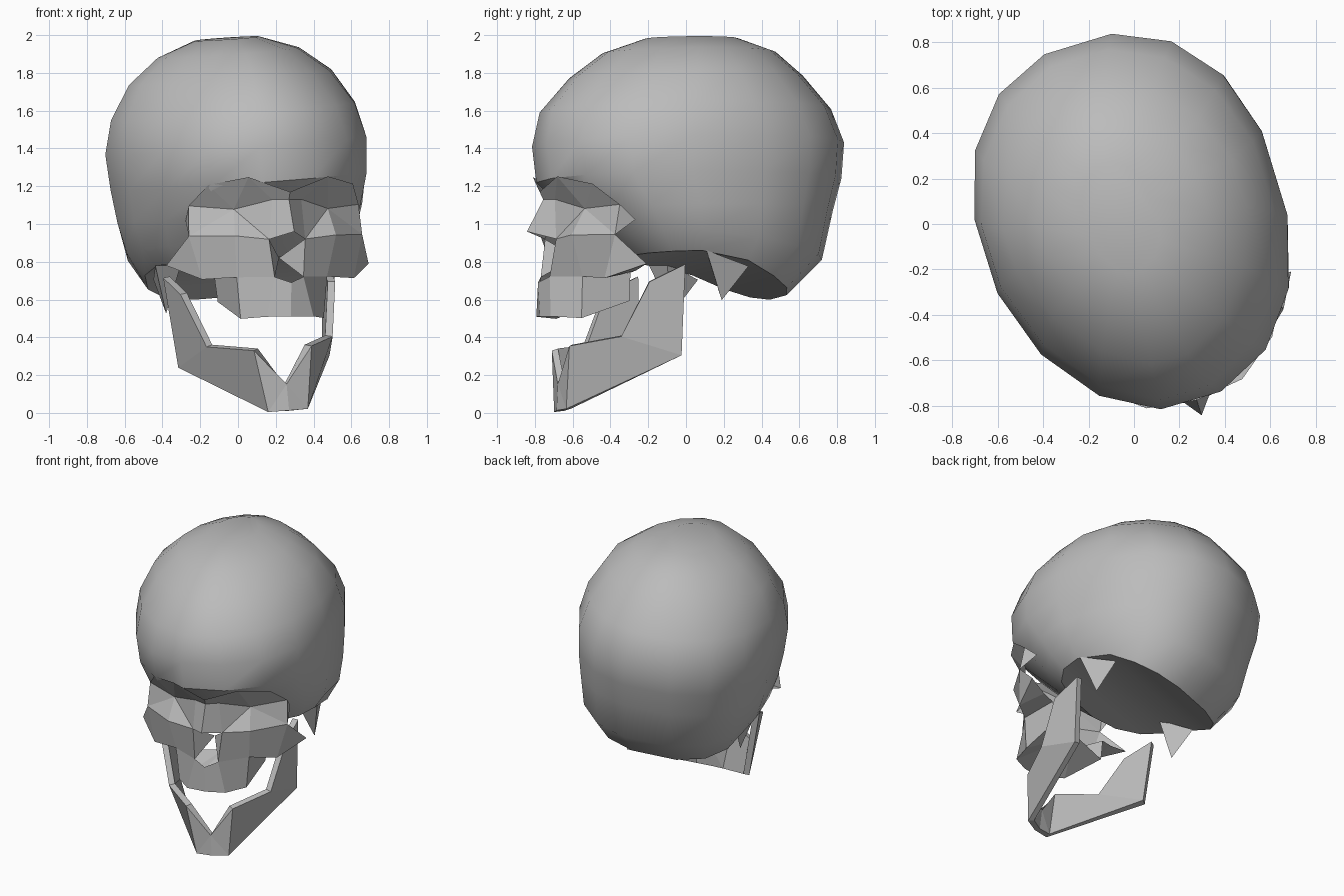
import bpy, bmesh
from math import cos, sin, tau, radians, copysign
from mathutils import Matrix, Vector

cube = bpy.data.objects.get("Cube")
if cube:
    bpy.data.objects.remove(cube, do_unlink=True)

# One plain bone grey for everything
bone = bpy.data.materials.new("bone_grey")
bone.use_nodes = True
grey = (0.5, 0.5, 0.5, 1)
bone.diffuse_color = grey
bsdf = next(n for n in bone.node_tree.nodes if n.type == 'BSDF_PRINCIPLED')
bsdf.inputs["Base Color"].default_value = grey
bsdf.inputs["Roughness"].default_value = 0.8

TURN = Matrix.Rotation(radians(17), 4, 'Z')
INSIDE = Vector((0, -0.3, 0.8))


def pose(shift, roll):
    """Turn a symmetric part to face slightly left, tipped sideways by roll."""
    return (Matrix.Translation((shift, 0, 1)) @ TURN
            @ Matrix.Rotation(radians(-roll), 4, 'Y') @ Matrix.Translation((0, 0, -1)))


def finish(name, bm, matrix):
    """Turn a bmesh into a posed, coloured object."""
    mesh = bpy.data.meshes.new(name)
    bm.to_mesh(mesh)
    bm.free()
    mesh.materials.append(bone)
    obj = bpy.data.objects.new(name, mesh)
    bpy.context.collection.objects.link(obj)
    obj.matrix_world = matrix
    return obj


def half_part(name, matrix, points, faces, thickness=0):
    """Build the left half from named points and mirror it."""
    bm = bmesh.new()
    verts = {key: bm.verts.new(co) for key, co in points.items()}
    for face in faces:
        bm.faces.new([verts[key] for key in face.split()])
    bmesh.ops.recalc_face_normals(bm, faces=bm.faces)
    outward = sum(f.normal.dot(f.calc_center_median() - INSIDE) * f.calc_area()
                  for f in bm.faces)
    if outward < 0:
        bmesh.ops.reverse_faces(bm, faces=bm.faces)
    obj = finish(name, bm, matrix)
    mirror = obj.modifiers.new("mirror", 'MIRROR')
    mirror.use_axis[0] = True
    if thickness:
        solid = obj.modifiers.new("thickness", 'SOLIDIFY')
        solid.thickness = thickness
        solid.offset = -1


def signed_power(value, power):
    return copysign(abs(value) ** power, value)


# Cranium: stacked rounded rings
# (height, back drop, front, back, half width, roundness: lower is boxier)
RINGS = [
    (0.82, 0.5, -0.36, 0.50, 0.51, 0.75),
    (0.92, 0.2, -0.48, 0.70, 0.59, 0.82),
    (1.06, 0, -0.62, 0.77, 0.63, 0.88),
    (1.23, 0, -0.79, 0.82, 0.65, 0.88),
    (1.42, 0, -0.81, 0.84, 0.665, 0.9),
    (1.60, 0, -0.77, 0.78, 0.63, 0.97),
    (1.78, 0, -0.61, 0.64, 0.53, 1.06),
    (1.91, 0, -0.43, 0.50, 0.37, 1.08),
    (1.985, 0, -0.2, 0.3, 0.16, 1),
]
SIDES = 16
MIDDLE = 0.05
bm = bmesh.new()
loops = []
for height, drop, front, back, width, roundness in RINGS:
    loop = []
    for i in range(SIDES):
        a = tau * (i + 0.5) / SIDES
        # The right side of the forehead is flatter than the left
        power = roundness + (0.15 if cos(a) < 0 and sin(a) < 0 else 0)
        x = width * signed_power(cos(a), power) * 1.015
        reach = back - MIDDLE if sin(a) > 0 else MIDDLE - front
        y = MIDDLE + reach * signed_power(sin(a), power) * 1.015
        loop.append(bm.verts.new((x, y, height - drop * max(0, y - 0.08))))
    loops.append(loop)
for low, high in zip(loops, loops[1:]):
    for i in range(SIDES):
        j = (i + 1) % SIDES
        bm.faces.new((low[i], low[j], high[j], high[i]))
bm.faces.new(loops[-1])
# Skull base: strips from side to side
base = loops[0]
half = SIDES // 2
for i in range(-half // 2, half // 2 - 1):
    bm.faces.new((base[i], base[i + 1], base[half - 2 - i], base[half - 1 - i]))
bmesh.ops.recalc_face_normals(bm, faces=bm.faces)
cranium = finish("cranium", bm, pose(0.03, 4.5))
bpy.context.view_layer.objects.active = cranium
cranium.select_set(True)
bpy.ops.object.shade_smooth_by_angle(angle=radians(32))
cranium.select_set(False)

# Face bones: nose, eye sockets, cheekbones, upper teeth block and palate
half_part("face_bones", pose(0.04, 0.5), {
    "brow_mid": (0, -0.81, 1.17), "bridge": (0, -0.79, 1.13),
    "bridge_side": (0.08, -0.75, 1.13),
    "nose_tip": (0, -0.88, 0.96), "nose_side": (0.1, -0.75, 0.92),
    "nose_inner": (0, -0.6, 0.82),
    "brow": (0.22, -0.78, 1.25), "brow_outer": (0.4, -0.64, 1.21),
    "socket": (0.26, -0.64, 1.08), "rim_low": (0.28, -0.72, 0.94),
    "rim_out": (0.47, -0.51, 1.1), "cheek": (0.48, -0.54, 0.94),
    "temple": (0.46, -0.42, 1.02), "arch": (0.56, -0.39, 0.785),
    "cheek_low": (0.42, -0.58, 0.71), "cheek_back": (0.4, -0.4, 0.75),
    "spine": (0, -0.82, 0.69), "nostril": (0.08, -0.78, 0.72),
    "gum": (0.25, -0.65, 0.72), "gum_back": (0.3, -0.4, 0.74),
    "teeth_mid": (0, -0.81, 0.51), "teeth": (0.13, -0.79, 0.51),
    "teeth_side": (0.23, -0.65, 0.5), "teeth_back": (0.28, -0.4, 0.59),
    "palate": (0, -0.42, 0.64),
}, [
    "brow_mid bridge bridge_side brow",
    "bridge nose_tip nose_side bridge_side",
    "bridge_side nose_side socket",
    "nose_side rim_low socket",
    "rim_low cheek socket",
    "cheek rim_out socket",
    "rim_out brow_outer socket",
    "brow_outer brow socket",
    "brow bridge_side socket",
    "rim_out cheek temple",
    "cheek cheek_low arch",
    "arch cheek_low cheek_back",
    "rim_low gum cheek_low cheek",
    "nose_side nostril gum rim_low",
    "nose_side nose_inner nostril",
    "cheek_low gum gum_back cheek_back",
    "spine teeth_mid teeth nostril",
    "nostril teeth teeth_side gum",
    "gum teeth_side teeth_back gum_back",
    "teeth_mid palate teeth",
    "teeth palate teeth_side",
    "teeth_side palate teeth_back",
])

# Lower jaw: thin plates with a notched chin
half_part("lower_jaw", pose(-0.02, 4.5), {
    "chin_notch": (0, -0.73, 0.15), "chin_base": (0, -0.74, 0.01),
    "chin": (0.11, -0.72, 0.01), "chin_top": (0.16, -0.71, 0.34),
    "angle": (0.42, -0.17, 0.27), "hinge": (0.46, -0.15, 0.75),
    "hook": (0.43, -0.34, 0.66), "bend": (0.35, -0.48, 0.375),
}, [
    "chin_base chin chin_notch",
    "chin chin_top chin_notch",
    "chin angle bend chin_top",
    "angle hinge hook bend",
], thickness=0.04)

# Pointed bone behind each jaw hinge
half_part("ear_bone", pose(0.03, 4.5), {
    "front": (0.52, -0.05, 0.82), "inner": (0.36, 0, 0.82),
    "back": (0.46, 0.2, 0.74), "tip": (0.45, 0.05, 0.56),
}, ["front back tip", "back inner tip", "inner front tip", "front inner back"])
